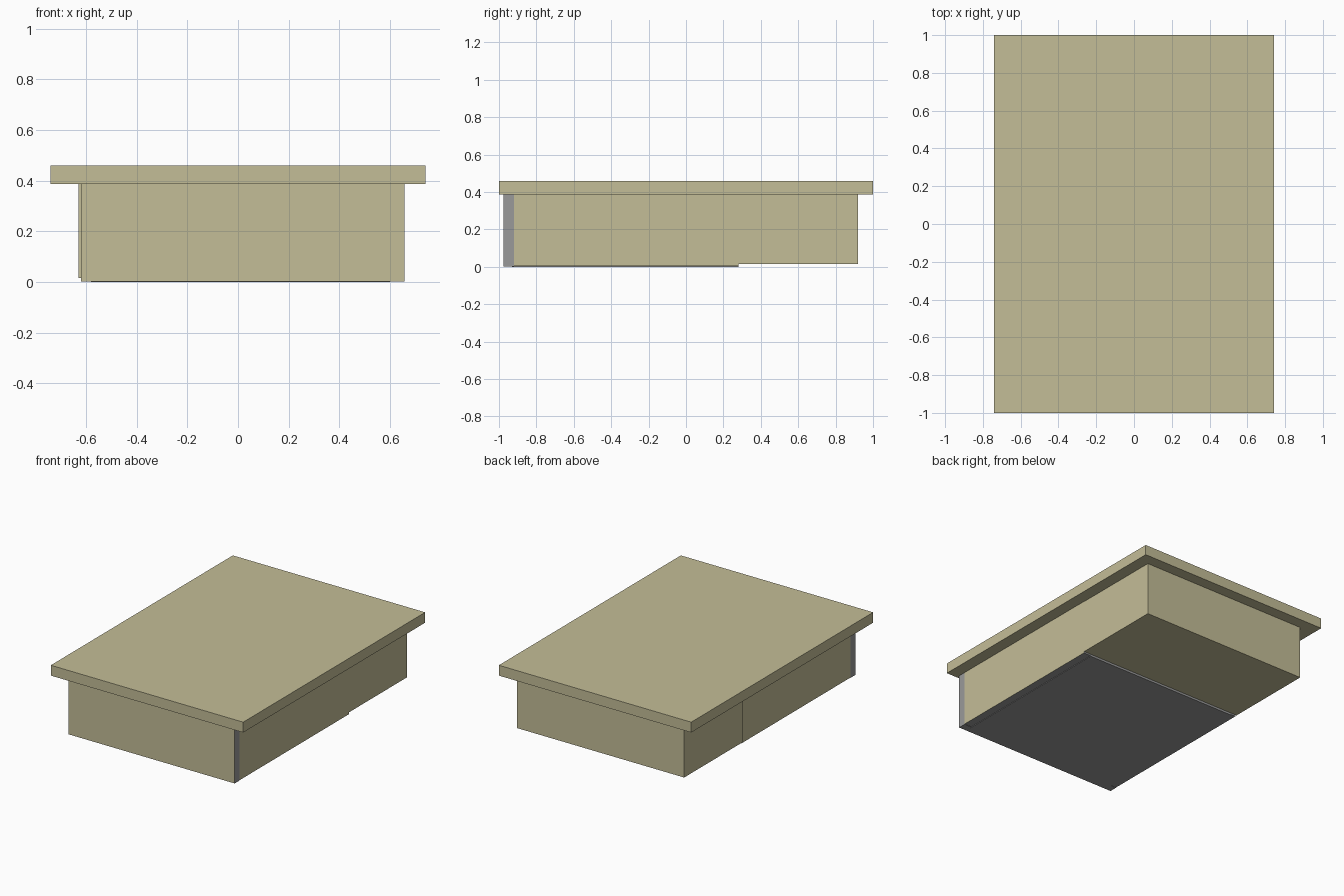
import bpy
import bmesh
from mathutils import Vector

cube = bpy.data.objects.get("Cube")
if cube:
    bpy.data.objects.remove(cube, do_unlink=True)


def material(name, rgb):
    mat = bpy.data.materials.new(name)
    mat.use_nodes = True
    colour = (*rgb, 1.0)
    mat.diffuse_color = colour
    mat.node_tree.nodes["Principled BSDF"].inputs["Base Color"].default_value = colour
    return mat


BEIGE = material("beige", (0.55, 0.51, 0.31))
GREY = material("grey", (0.32, 0.32, 0.32))


def box(name, low, high, mats, rule=None):
    """Box between two corners; rule picks a material slot from a face normal."""
    low, high = Vector(low), Vector(high)
    bm = bmesh.new()
    bmesh.ops.create_cube(bm, size=1)
    bmesh.ops.scale(bm, vec=high - low, verts=bm.verts)
    bmesh.ops.translate(bm, vec=(low + high) / 2, verts=bm.verts)
    bm.normal_update()
    for face in bm.faces:
        face.material_index = rule(face.normal) if rule else 0
    mesh = bpy.data.meshes.new(name)
    bm.to_mesh(mesh)
    bm.free()
    for mat in mats:
        mesh.materials.append(mat)
    obj = bpy.data.objects.new(name, mesh)
    bpy.context.collection.objects.link(obj)
    return obj


# Overhanging slab on top
box("top_slab", (-0.74, -1, 0.388), (0.74, 1, 0.46), [BEIGE])

# Rear block, raised slightly off the ground
box("rear_block", (-0.63, 0.28, 0.015), (0.655, 0.92, 0.388), [BEIGE])

# Drawer body: beige sides, grey elsewhere
box("drawer_body", (-0.62, -0.92, 0.004), (0.657, 0.28, 0.388), [BEIGE, GREY],
    lambda n: 0 if abs(n.x) > 0.5 else 1)

# Drawer front: grey board with a beige face
box("drawer_front", (-0.62, -0.975, 0.002), (0.657, -0.92, 0.388), [BEIGE, GREY],
    lambda n: 0 if n.y < -0.5 else 1)

# Thin inset plate under the drawer
box("drawer_base", (-0.58, -0.93, 0), (0.60, 0.28, 0.004), [GREY])
